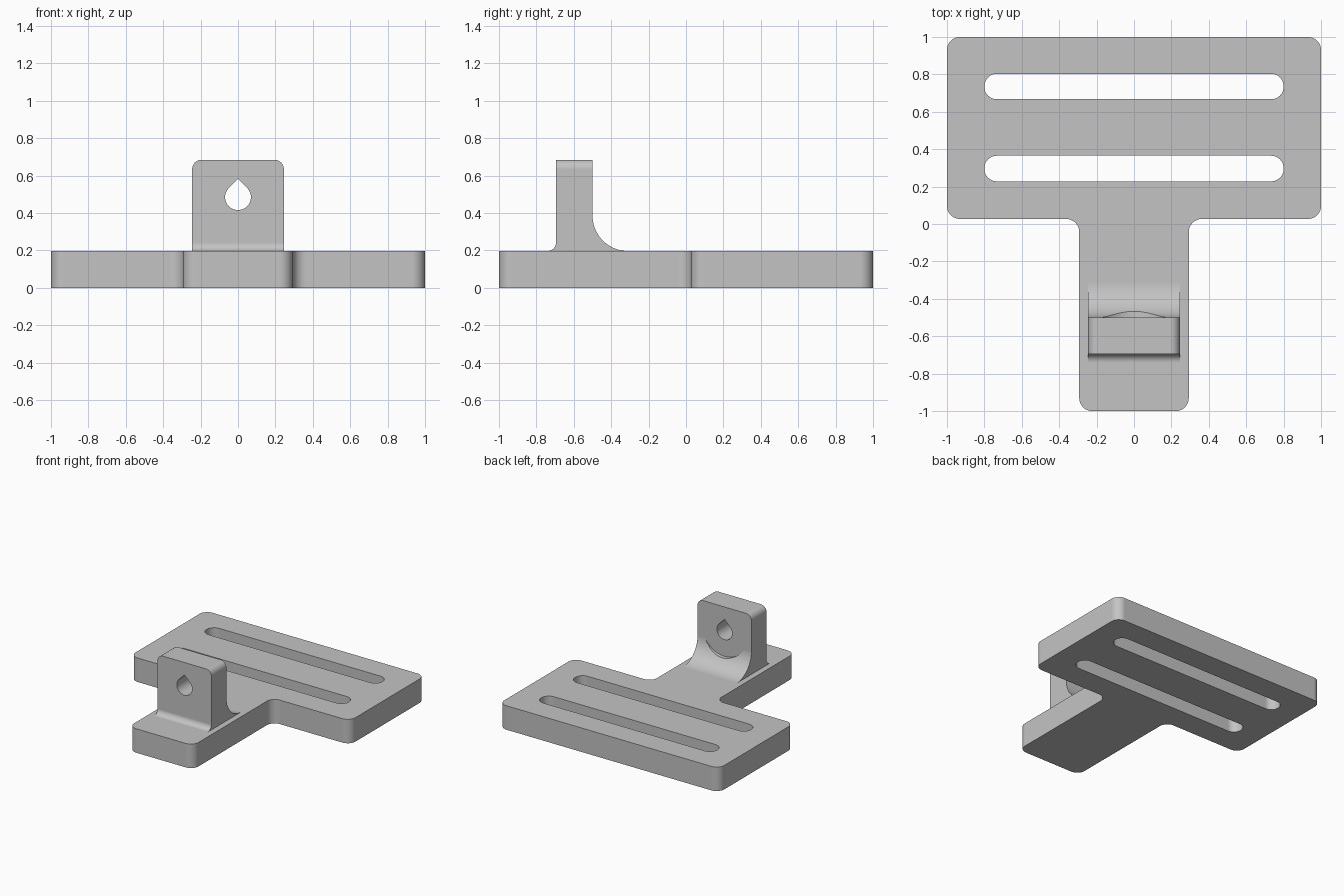
import bpy
import bmesh
import math
from mathutils import Vector

default = bpy.data.objects.get("Cube")
if default:
    bpy.data.objects.remove(default, do_unlink=True)

grey = bpy.data.materials.new("plain grey")
grey.use_nodes = True
COLOUR = (0.55, 0.55, 0.55, 1)
grey.diffuse_color = COLOUR
grey.node_tree.nodes["Principled BSDF"].inputs["Base Color"].default_value = COLOUR

# Map outline coordinates (u, v) and extrusion depth d to space
PLANES = {
    "top": lambda u, v, d: Vector((u, v, d)),
    "side": lambda u, v, d: Vector((d, u, v)),
    "front": lambda u, v, d: Vector((u, d, v)),
}


def rounded(corners, steps=12):
    """Outline through (u, v, radius) corners, each replaced by a tangent arc."""
    outline = []
    for i, (u, v, radius) in enumerate(corners):
        p = Vector((u, v))
        if radius == 0:
            outline.append(p)
            continue
        a = (Vector(corners[i - 1][:2]) - p).normalized()
        b = (Vector(corners[(i + 1) % len(corners)][:2]) - p).normalized()
        half = a.angle(b) / 2
        centre = p + (a + b).normalized() * radius / math.sin(half)
        start = p + a * radius / math.tan(half) - centre
        end = p + b * radius / math.tan(half) - centre
        sweep = math.pi - 2 * half
        for k in range(steps + 1):
            t = k / steps
            outline.append(centre + (start * math.sin((1 - t) * sweep)
                                     + end * math.sin(t * sweep)) / math.sin(sweep))
    return outline


def rectangle(u0, u1, v0, v1, radius):
    return rounded([(u0, v0, radius), (u1, v0, radius),
                    (u1, v1, radius), (u0, v1, radius)])


def arc(u, v, radius, start, end, steps):
    return [Vector((u + radius * math.cos(a), v + radius * math.sin(a)))
            for a in (math.radians(start + (end - start) * k / steps)
                      for k in range(steps + 1))]


def prism(name, outline, plane, d0, d1):
    bm = bmesh.new()
    place = PLANES[plane]
    face = bm.faces.new([bm.verts.new(place(p[0], p[1], d0)) for p in outline])
    moved = bmesh.ops.extrude_face_region(bm, geom=[face])["geom"]
    bmesh.ops.translate(bm, vec=place(0, 0, d1 - d0),
                        verts=[g for g in moved if isinstance(g, bmesh.types.BMVert)])
    bmesh.ops.recalc_face_normals(bm, faces=bm.faces)
    mesh = bpy.data.meshes.new(name)
    bm.to_mesh(mesh)
    bm.free()
    mesh.materials.append(grey)
    obj = bpy.data.objects.new(name, mesh)
    bpy.context.collection.objects.link(obj)
    return obj


def activate(obj):
    bpy.ops.object.select_all(action="DESELECT")
    obj.select_set(True)
    bpy.context.view_layer.objects.active = obj


def combine(target, other, operation):
    activate(target)
    mod = target.modifiers.new("combine", "BOOLEAN")
    mod.operation = operation
    mod.solver = "EXACT"
    mod.object = other
    bpy.ops.object.modifier_apply(modifier=mod.name)
    bpy.data.objects.remove(other, do_unlink=True)


# T-shaped base plate with rounded corners
TOP = 0.197
R = 0.07
right_half = [(0.293, -1, R), (0.293, 0.027, R), (1, 0.027, R), (1, 1, R)]
left_half = [(-u, v, r) for u, v, r in reversed(right_half)]
bracket = prism("slotted_bracket", rounded(right_half + left_half), "top", 0, TOP)

# Two long strap slots
for low, high in ((0.228, 0.365), (0.667, 0.803)):
    slot = prism("slot_cutter", rectangle(-0.8, 0.8, low, high, 0.067), "top", -0.1, 0.4)
    combine(bracket, slot, "DIFFERENCE")

# Upright lug, flared into the plate at front and back
FRONT, BACK, LUG_TOP, SUNK = -0.695, -0.5, 0.685, 0.1
FLARE_F, FLARE_B = 0.045, 0.19
profile = [Vector((FRONT, LUG_TOP))]
profile += arc(FRONT - FLARE_F, TOP + FLARE_F, FLARE_F, 0, -90, 8)
profile += [Vector((FRONT - FLARE_F, SUNK)), Vector((BACK + FLARE_B, SUNK))]
profile += arc(BACK + FLARE_B, TOP + FLARE_B, FLARE_B, 270, 180, 20)
profile += [Vector((BACK, LUG_TOP))]
lug = prism("lug", profile, "side", -0.245, 0.245)

# Rounded upper corners of the lug
bm = bmesh.new()
bm.from_mesh(lug.data)
corner_edges = [e for e in bm.edges
                if all(v.co.z > LUG_TOP - 0.001 for v in e.verts)
                and abs(e.verts[0].co.x - e.verts[1].co.x) < 0.001]
bmesh.ops.bevel(bm, geom=corner_edges, offset=0.05, offset_type="OFFSET",
                segments=10, profile=0.5, affect="EDGES")
bm.to_mesh(lug.data)
bm.free()

# Teardrop hole and the round clearance behind it
HOLE_Z, HOLE_R = 0.485, 0.069
teardrop = arc(0, HOLE_Z, HOLE_R, 45, -225, 36)
teardrop.append(Vector((0, HOLE_Z + HOLE_R * math.sqrt(2))))
combine(lug, prism("hole_cutter", teardrop, "front", -0.9, -0.2), "DIFFERENCE")
clearance = arc(0, HOLE_Z, 0.205, 0, 360, 64)[:-1]
combine(lug, prism("clearance_cutter", clearance, "front", BACK, -0.1), "DIFFERENCE")

combine(bracket, lug, "UNION")

# Smooth arcs with crisp edges
activate(bracket)
bpy.ops.object.shade_smooth_by_angle(angle=math.radians(30))
weighted = bracket.modifiers.new("weighted normals", "WEIGHTED_NORMAL")
weighted.keep_sharp = True
